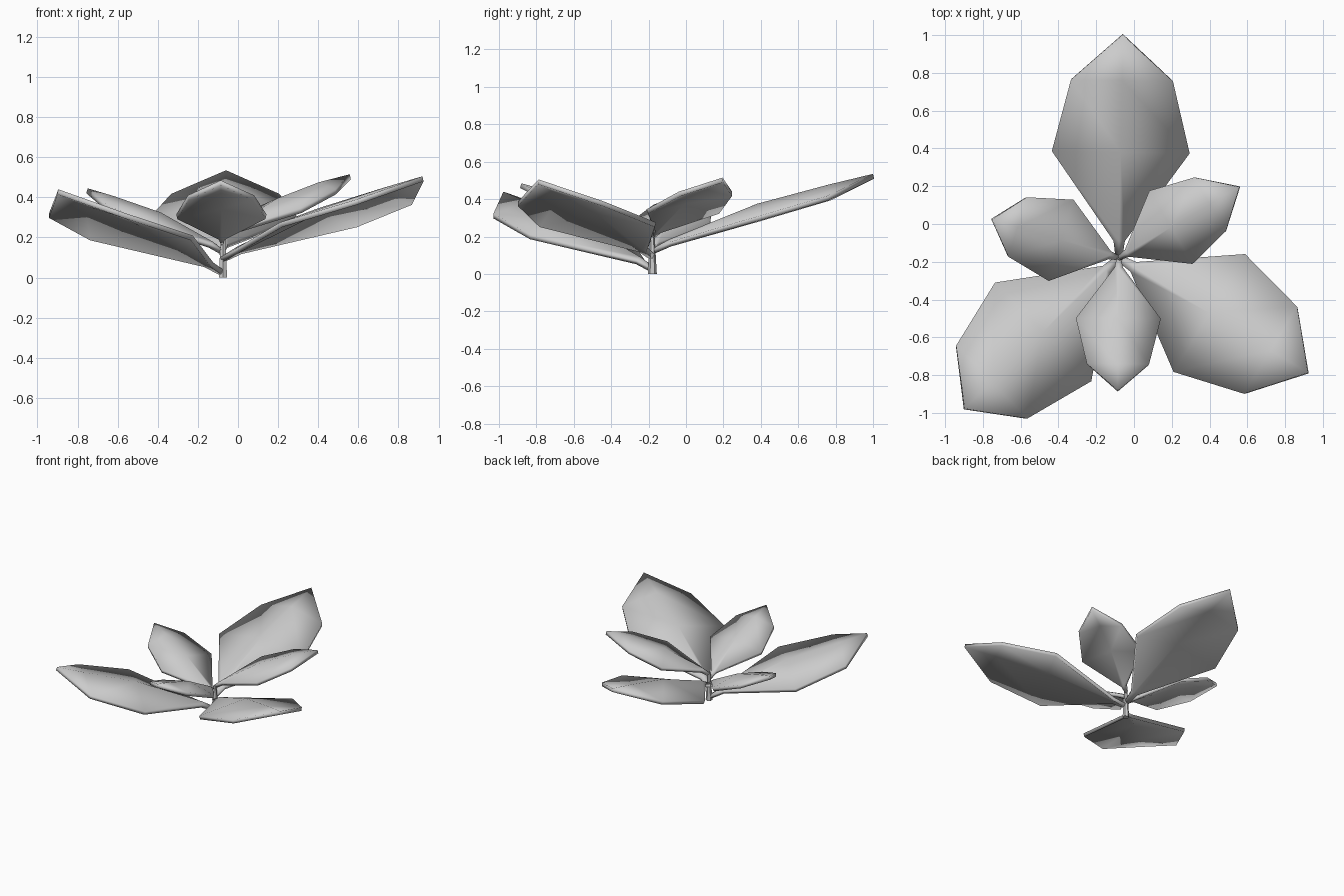
import bpy, bmesh
from math import radians, cos, sin
from mathutils import Vector

if "Cube" in bpy.data.objects:
    bpy.data.objects.remove(bpy.data.objects["Cube"])

CX, CY = -0.08, -0.18

# Leaf rows: distance from stem, half width, edge height, midrib height (heights relative to the tip)
LARGE = [(0.0, 0.018, -0.405, -0.400), (0.09, 0.030, -0.365, -0.350),
         (0.56, 0.365, -0.230, -0.160), (0.94, 0.270, -0.118, -0.058)]
SMALL = [(0.0, 0.012, -0.305, -0.300), (0.05, 0.022, -0.275, -0.265),
         (0.32, 0.225, -0.170, -0.120), (0.56, 0.165, -0.075, -0.040)]


def smooth(ob):
    bpy.ops.object.select_all(action='DESELECT')
    ob.select_set(True)
    bpy.context.view_layer.objects.active = ob
    bpy.ops.object.shade_smooth_by_angle(angle=radians(35))


def leaf(name, rows, length, angle, tip_z):
    """Folded leaf blade with a raised midrib, given thickness by a modifier."""
    a = radians(angle)
    along = Vector((cos(a), sin(a), 0))
    side = Vector((-sin(a), cos(a), 0))
    centre = Vector((CX, CY, tip_z))
    bm = bmesh.new()
    grid = []
    for r, w, ze, zm in rows:
        grid.append([bm.verts.new(centre + along * r + side * s * w +
                                  Vector((0, 0, zm if s == 0 else ze)))
                     for s in (-1, 0, 1)])
    tip = bm.verts.new(centre + along * length)
    for lo, hi in zip(grid, grid[1:]):
        for i in (0, 1):
            bm.faces.new((lo[i], hi[i], hi[i + 1], lo[i + 1]))
    for i in (0, 1):
        bm.faces.new((grid[-1][i], tip, grid[-1][i + 1]))
    bm.normal_update()
    if sum(f.normal.z for f in bm.faces) < 0:
        bmesh.ops.reverse_faces(bm, faces=bm.faces[:])
    mesh = bpy.data.meshes.new(name)
    bm.to_mesh(mesh)
    bm.free()
    ob = bpy.data.objects.new(name, mesh)
    bpy.context.collection.objects.link(ob)
    smooth(ob)
    mod = ob.modifiers.new("thickness", 'SOLIDIFY')
    mod.thickness = 0.026
    mod.offset = -1
    return ob


# Outer whorl of large leaves
leaf("large_leaf_back", LARGE, 1.18, 89, 0.535)
leaf("large_leaf_right", LARGE, 1.17, -31.3, 0.505)
leaf("large_leaf_left", LARGE, 1.14, 224.3, 0.44)

# Inner whorl of small leaves
leaf("small_leaf_right", SMALL, 0.74, 30.5, 0.515)
leaf("small_leaf_left", SMALL, 0.70, 163, 0.445)
leaf("small_leaf_front", SMALL, 0.70, 269.5, 0.485)

# Short central stem
bpy.ops.mesh.primitive_cone_add(vertices=6, radius1=0.024, radius2=0.012, depth=0.21,
                                location=(CX + 0.005, CY, 0.105))
stem = bpy.context.object
stem.name = "stem"
smooth(stem)
